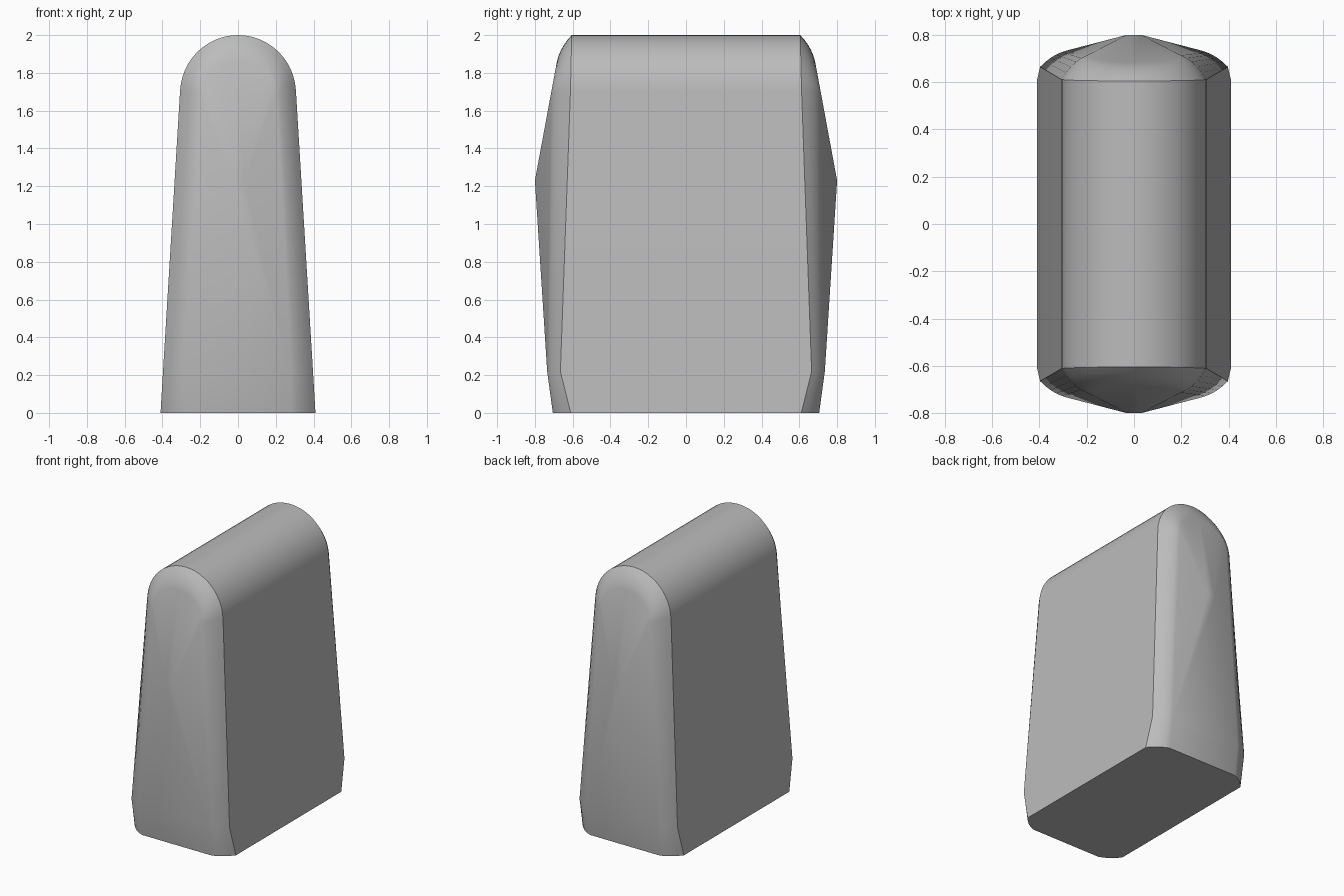
import bpy, bmesh, math
from mathutils import Vector

cube = bpy.data.objects.get("Cube")
if cube:
    bpy.data.objects.remove(cube, do_unlink=True)

ARC_Z, ARC_STEPS, ROUND_STEPS = 1.69, 24, 5
APEX = Vector((0.03, 0.80, 1.23))


def end_y(z):
    # Depth of the sloping upper end face at a given height
    return APEX.y - (z - APEX.z) * 0.185


# Outer rim and inner edge of the end cap, running from +x foot over the top to -x foot
foot = [(Vector((0.41, 0.61, 0)), Vector((0.28, 0.705, 0))),
        (Vector((0.397, 0.665, 0.22)), Vector((0.28, 0.735, 0.22)))]
arch = []
for i in range(ARC_STEPS + 1):
    a = math.radians(3) + math.radians(174) * i / ARC_STEPS
    c, s = math.cos(a), math.sin(a)
    z_in = ARC_Z + 0.17 * s
    arch.append((Vector((0.307 * c, 0.612 - 0.007 * s, ARC_Z + 0.31 * s)),
                 Vector((0.20 * c, end_y(z_in), z_in))))


def flip_x(v):
    return Vector((-v.x, v.y, v.z))


pairs = foot + arch + [(flip_x(r), flip_x(n)) for r, n in reversed(foot)]


def rounded(rim, inner, t):
    # Soft curve between the rim and the end face
    d = inner - rim
    ctrl = rim + Vector((d.x * 0.45, d.y * 0.78, d.z * 0.45))
    return rim * (1 - t) ** 2 + ctrl * 2 * t * (1 - t) + inner * t * t


bm = bmesh.new()


def add_end(side):
    # One faceted end cap; returns its rim and its bottom outline
    def vert(v):
        return bm.verts.new((v.x, v.y * side, v.z))
    loops = [[vert(rounded(r, n, k / ROUND_STEPS)) for r, n in pairs]
             for k in range(ROUND_STEPS + 1)]
    for a, b in zip(loops, loops[1:]):
        for i in range(len(pairs) - 1):
            bm.faces.new((a[i], a[i + 1], b[i + 1], b[i]))
    inner = loops[-1]
    right, left = vert(APEX), vert(flip_x(APEX))
    mid = len(pairs) // 2
    for i in range(1, len(pairs) - 2):
        bm.faces.new((inner[i], inner[i + 1], right if i < mid else left))
    bm.faces.new((inner[mid], left, right))
    bm.faces.new((inner[1], right, left, inner[-2]))
    bm.faces.new((inner[0], inner[1], inner[-2], inner[-1]))
    outline = [l[0] for l in loops] + [l[-1] for l in reversed(loops)]
    return loops[0], outline


front_rim, front_base = add_end(-1)
back_rim, back_base = add_end(1)

# Long walls and rounded top, then the flat underside
for i in range(len(pairs) - 1):
    bm.faces.new((front_rim[i], front_rim[i + 1], back_rim[i + 1], back_rim[i]))
bm.faces.new(front_base + back_base[::-1])
bmesh.ops.recalc_face_normals(bm, faces=bm.faces)

mesh = bpy.data.meshes.new("rounded_block")
bm.to_mesh(mesh)
bm.free()
block = bpy.data.objects.new("rounded_block", mesh)
bpy.context.collection.objects.link(block)

# Plain grey finish
grey = bpy.data.materials.new("plain_grey")
grey.use_nodes = True
colour = (0.5, 0.5, 0.5, 1)
grey.diffuse_color = colour
grey.node_tree.nodes["Principled BSDF"].inputs["Base Color"].default_value = colour
mesh.materials.append(grey)

bpy.ops.object.select_all(action='DESELECT')
block.select_set(True)
bpy.context.view_layer.objects.active = block
bpy.ops.object.shade_smooth_by_angle(angle=math.radians(30))
